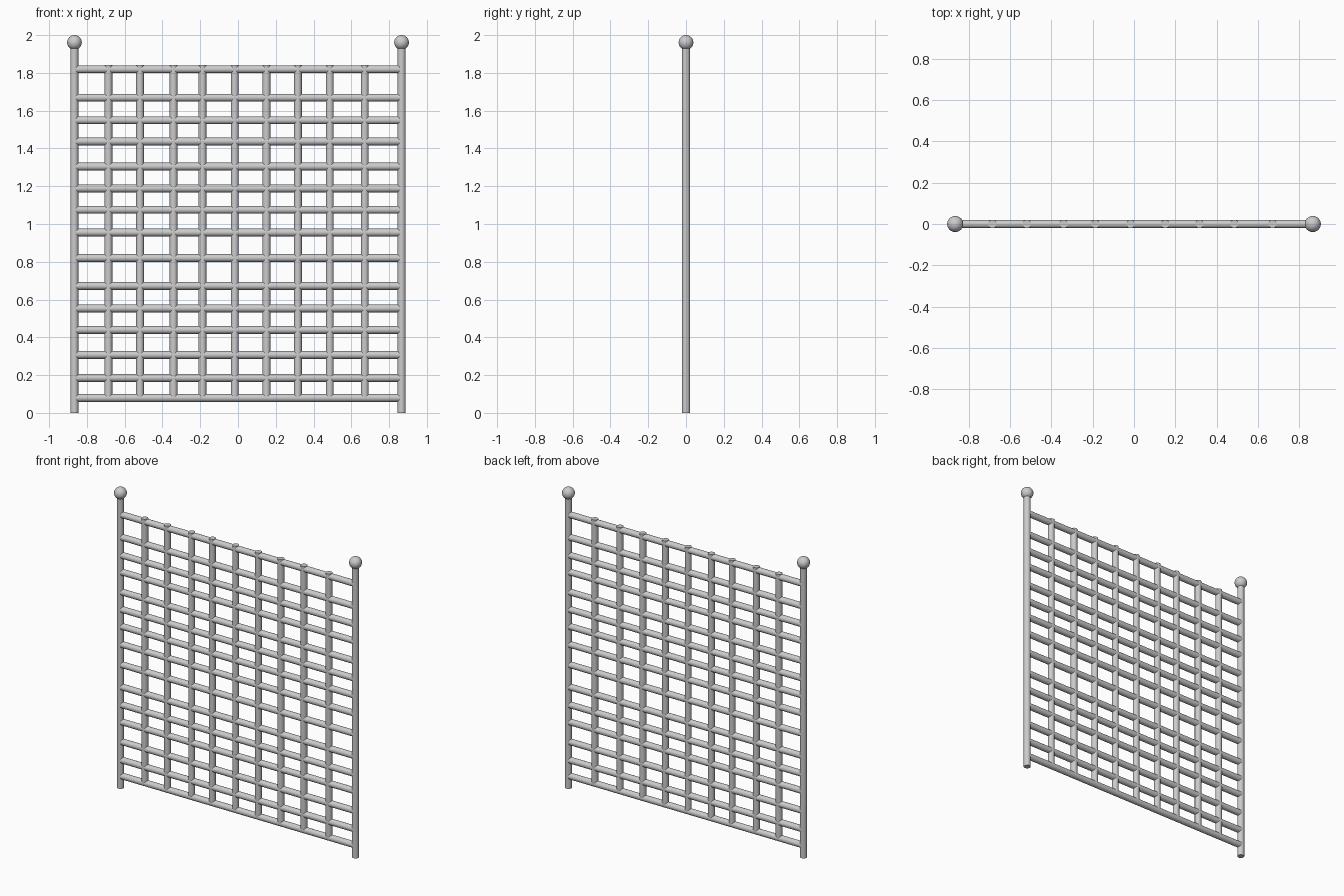
import bpy
from math import pi, radians

if "Cube" in bpy.data.objects:
    bpy.data.objects.remove(bpy.data.objects["Cube"])

POST_X = 0.866


def smooth(obj, name):
    obj.name = name
    bpy.ops.object.shade_smooth_by_angle(angle=radians(40))
    return obj


def rod_z(name, x, z0, z1, r):
    bpy.ops.mesh.primitive_cylinder_add(vertices=32, radius=r, depth=z1 - z0,
                                        location=(x, 0, (z0 + z1) / 2))
    return smooth(bpy.context.object, name)


def rod_x(name, z, half, r):
    bpy.ops.mesh.primitive_cylinder_add(vertices=32, radius=r, depth=2 * half,
                                        location=(0, 0, z), rotation=(0, pi / 2, 0))
    return smooth(bpy.context.object, name)


# Side posts with ball finials
for side, label in ((-1, "left"), (1, "right")):
    rod_z(f"{label}_post", side * POST_X, 0, 1.95, 0.0212)
    bpy.ops.mesh.primitive_uv_sphere_add(segments=32, ring_count=16, radius=0.039,
                                         location=(side * POST_X, 0, 1.961))
    smooth(bpy.context.object, f"{label}_ball_finial")

# Horizontal rails, unevenly spaced
rail_heights = [0.079, 0.185, 0.307, 0.439, 0.553, 0.672, 0.820, 0.955,
                1.075, 1.188, 1.304, 1.437, 1.549, 1.669, 1.819]
for i, z in enumerate(rail_heights):
    rod_x(f"rail_{i + 1}", z, POST_X, 0.0205)

# Vertical bars from the bottom rail to just above the top rail
bar_positions = [-0.686, -0.519, -0.341, -0.188, -0.017, 0.151, 0.317, 0.486, 0.671]
for i, x in enumerate(bar_positions):
    rod_z(f"vertical_bar_{i + 1}", x, 0.079, 1.842, 0.0205)
